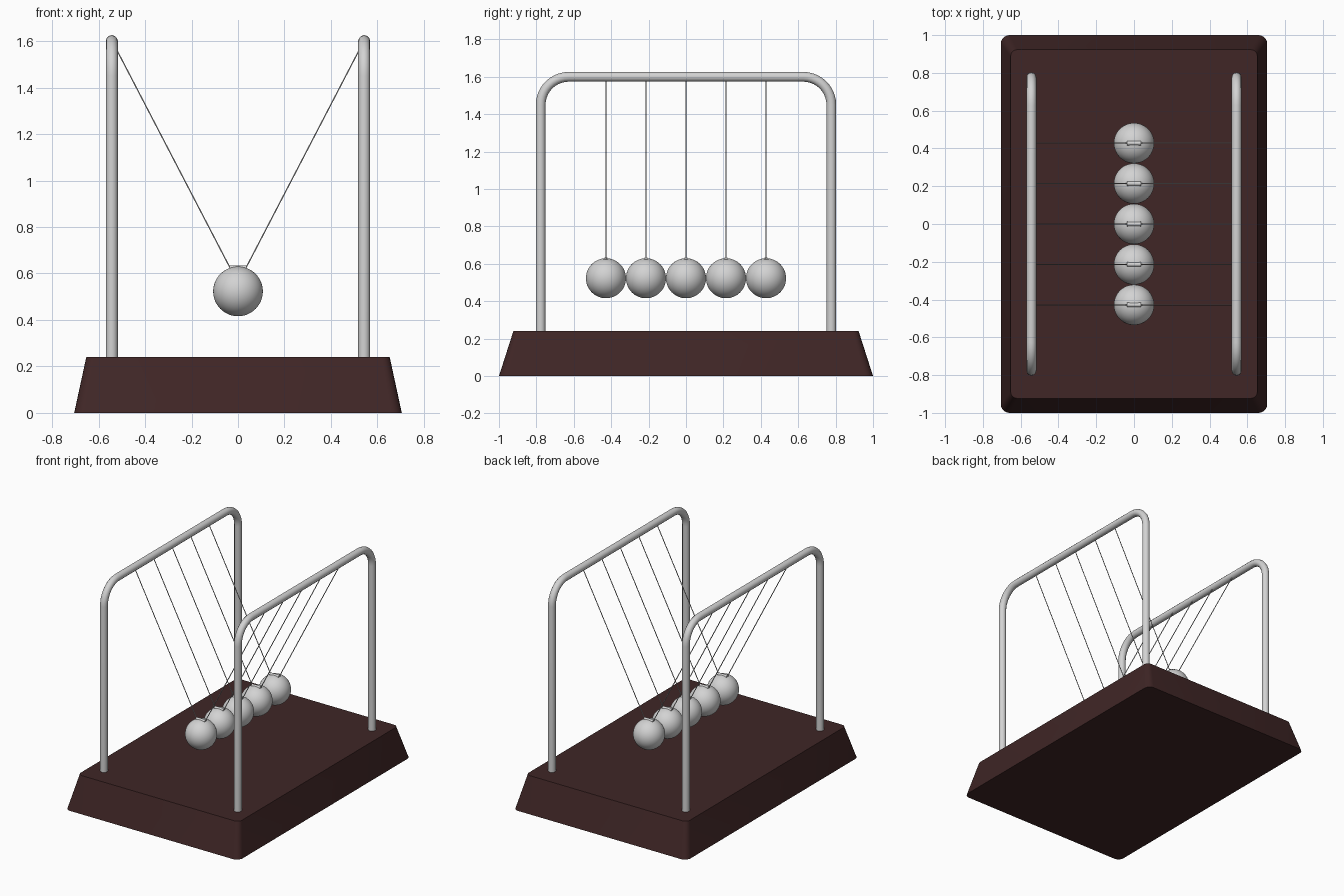
import bpy, bmesh, math
from mathutils import Vector

if "Cube" in bpy.data.objects:
    bpy.data.objects.remove(bpy.data.objects["Cube"])


def material(name, rgb):
    m = bpy.data.materials.new(name)
    m.diffuse_color = (*rgb, 1)
    m.use_nodes = True
    m.node_tree.nodes["Principled BSDF"].inputs["Base Color"].default_value = m.diffuse_color
    return m


WOOD = material("dark_wood", (0.05, 0.019, 0.019))
METAL = material("polished_metal", (0.65, 0.65, 0.65))


def tube(name, points, radius, res):
    """Round rod along a path, converted to a capped mesh."""
    cu = bpy.data.curves.new(name, 'CURVE')
    cu.dimensions = '3D'
    cu.bevel_depth = radius
    cu.bevel_resolution = res
    cu.use_fill_caps = True
    sp = cu.splines.new('POLY')
    sp.points.add(len(points) - 1)
    for p, co in zip(sp.points, points):
        p.co = (*co, 1)
    ob = bpy.data.objects.new(name, cu)
    bpy.context.collection.objects.link(ob)
    finish(ob, METAL, convert=True)
    return ob


def finish(ob, mat, convert=False):
    bpy.ops.object.select_all(action='DESELECT')
    ob.select_set(True)
    bpy.context.view_layer.objects.active = ob
    if convert:
        bpy.ops.object.convert(target='MESH')
        ob = bpy.context.object
    ob.data.materials.clear()
    ob.data.materials.append(mat)
    bpy.ops.object.shade_smooth_by_angle(angle=math.radians(40))


def rounded_rect(hx, hy, r, z, n=5):
    pts = []
    for k, (sx, sy) in enumerate(((1, 1), (-1, 1), (-1, -1), (1, -1))):
        for i in range(n + 1):
            a = math.pi / 2 * (k + i / n)
            pts.append((sx * (hx - r) + r * math.cos(a),
                        sy * (hy - r) + r * math.sin(a), z))
    return pts


# tapered plinth with rounded corners
bm = bmesh.new()
low = [bm.verts.new(p) for p in rounded_rect(0.705, 1.0, 0.045, 0)]
top = [bm.verts.new(p) for p in rounded_rect(0.653, 0.923, 0.035, 0.24)]
n = len(low)
for i in range(n):
    j = (i + 1) % n
    bm.faces.new((low[i], low[j], top[j], top[i]))
bm.faces.new(top)
bm.faces.new(low[::-1])
me = bpy.data.meshes.new("base")
bm.to_mesh(me)
bm.free()
base = bpy.data.objects.new("base", me)
bpy.context.collection.objects.link(base)
finish(base, WOOD)

# two bent-rod frames
FX, LEG_Y, TOP_Z, BEND = 0.543, 0.777, 1.6, 0.15
for side, sx in (("left", -1), ("right", 1)):
    arc = [(LEG_Y - BEND + BEND * math.cos(a), TOP_Z - BEND + BEND * math.sin(a))
           for a in (math.pi / 2 * i / 10 for i in range(11))]
    half = [(LEG_Y, 0.23)] + arc
    path = half + [(-y, z) for y, z in reversed(half)]
    tube(side + "_frame", [(sx * FX, y, z) for y, z in path], 0.026, 4)

# five touching balls, each with a clip and two strings
R, BALL_Z = 0.107, 0.523
for i in range(5):
    y = (i - 2) * 2 * R
    bpy.ops.mesh.primitive_uv_sphere_add(segments=48, ring_count=24, radius=R,
                                         location=(0, y, BALL_Z))
    ball = bpy.context.object
    ball.name = f"ball_{i + 1}"
    finish(ball, METAL)
    tube(f"clip_{i + 1}", [(-0.036, y, 0.624), (0.036, y, 0.624)], 0.012, 3)
    for side, sx in (("left", -1), ("right", 1)):
        tube(f"{side}_string_{i + 1}",
             [(sx * 0.033, y, 0.622), (sx * 0.53, y, 1.578)], 0.003, 1)
